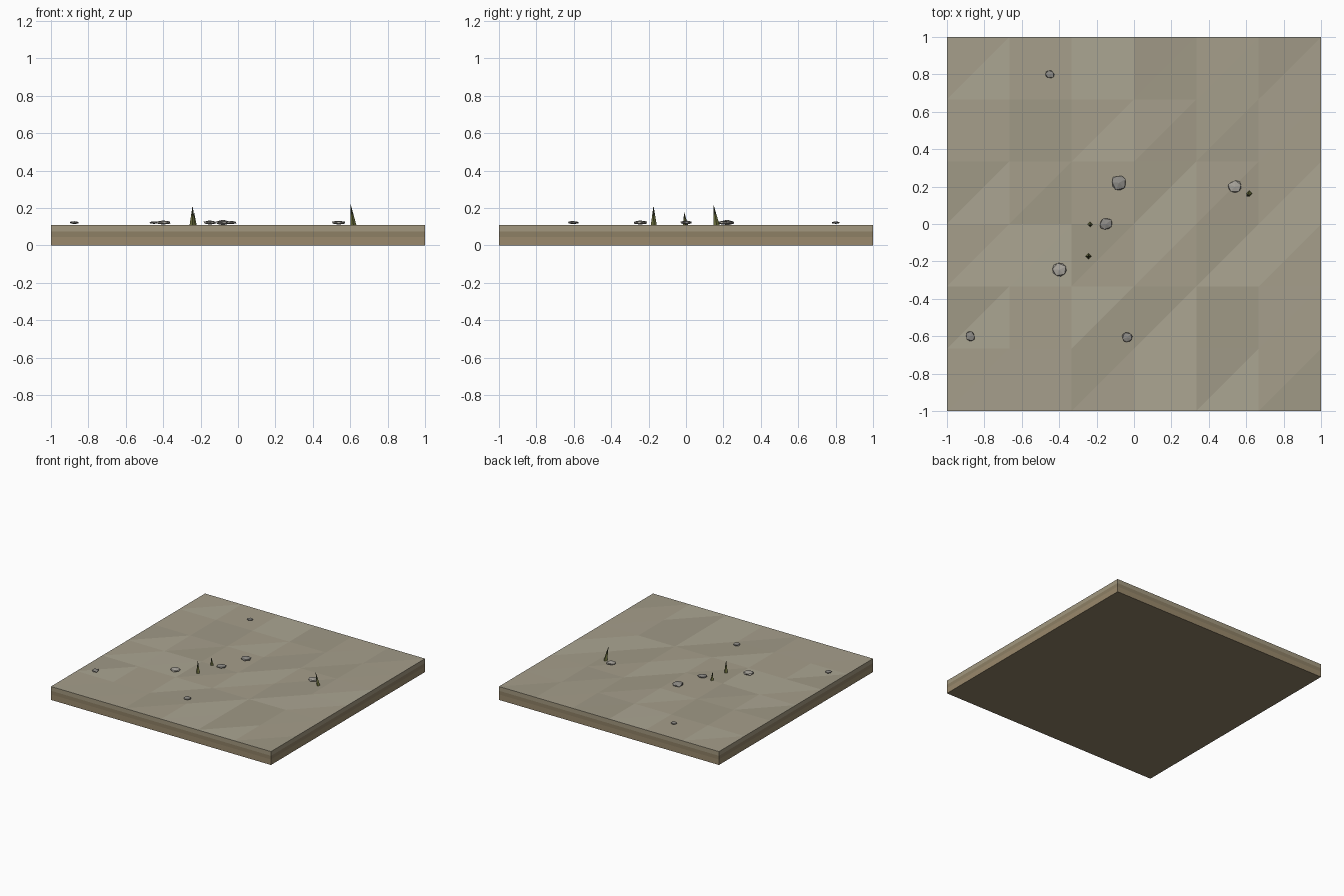
import bpy, bmesh, math, random
from mathutils import Vector, Matrix

if "Cube" in bpy.data.objects:
    bpy.data.objects.remove(bpy.data.objects["Cube"])

random.seed(7)
TOP = 0.11


def material(name, rgb):
    m = bpy.data.materials.new(name)
    m.diffuse_color = (*rgb, 1)
    m.use_nodes = True
    m.node_tree.nodes["Principled BSDF"].inputs["Base Color"].default_value = m.diffuse_color
    return m


def finish(name, bm, mats):
    bmesh.ops.recalc_face_normals(bm, faces=bm.faces)
    me = bpy.data.meshes.new(name)
    bm.to_mesh(me)
    bm.free()
    for m in mats:
        me.materials.append(m)
    ob = bpy.data.objects.new(name, me)
    bpy.context.collection.objects.link(ob)
    return ob


soil_tones = [material("soil_" + n, c) for n, c in (
    ("light", (0.41, 0.38, 0.29)), ("mid", (0.38, 0.345, 0.26)), ("dark", (0.35, 0.32, 0.24)))]
side_tones = [material("side_" + n, c) for n, c in (
    ("lower", (0.32, 0.25, 0.15)), ("middle", (0.27, 0.215, 0.13)), ("upper", (0.36, 0.31, 0.21)))]
stone_mat = material("stone", (0.27, 0.26, 0.24))
pale_stone = material("pale_stone", (0.40, 0.38, 0.34))
blade_green = material("blade_green", (0.16, 0.17, 0.05))
blade_tip = material("blade_tip", (0.05, 0.055, 0.025))

# Ground slab: 6 x 6 triangulated top, banded sides, flat underside
bm = bmesh.new()
bmesh.ops.create_grid(bm, x_segments=6, y_segments=6, size=1)
rim = [e for e in bm.edges if e.is_boundary]
for f in list(bm.faces):
    # split each cell from lower left to upper right
    lo = min(f.verts, key=lambda v: v.co.x + v.co.y)
    hi = max(f.verts, key=lambda v: v.co.x + v.co.y)
    bmesh.utils.face_split(f, lo, hi)
for f in bm.faces:
    f.material_index = random.choice((0, 1, 1, 1, 2))
for v in bm.verts:
    v.co.z = TOP - (0 if v.is_boundary else random.uniform(0, 0.002))
for mat, z in ((5, 0.075), (4, 0.045), (3, 0.0)):
    new = bmesh.ops.extrude_edge_only(bm, edges=rim)["geom"]
    for g in new:
        if isinstance(g, bmesh.types.BMVert):
            g.co.z = z
        elif isinstance(g, bmesh.types.BMFace):
            g.material_index = mat
    rim = [g for g in new if isinstance(g, bmesh.types.BMEdge) and g.is_boundary]
under = bmesh.ops.contextual_create(bm, geom=rim)["faces"]
for f in under:
    f.material_index = 4
finish("ground_slab", bm, soil_tones + side_tones)


# Stones: flattened, chipped low-poly lumps
def stone(i, x, y, rx, ry, mat):
    bm = bmesh.new()
    bmesh.ops.create_icosphere(bm, subdivisions=1, radius=1)
    for v in bm.verts:
        v.co *= random.uniform(0.85, 1.12)
    bmesh.ops.rotate(bm, verts=bm.verts, matrix=Matrix.Rotation(random.uniform(0, 6.28), 3, 'Z'))
    bmesh.ops.scale(bm, verts=bm.verts, vec=(rx, ry, 0.3 * (rx + ry) / 2))
    bmesh.ops.translate(bm, verts=bm.verts, vec=(x, y, TOP + 0.012))
    finish(f"stone_{i}", bm, [mat])


for i, s in enumerate((
        (-0.45, 0.80, 0.026, 0.024, stone_mat), (-0.08, 0.22, 0.045, 0.045, stone_mat),
        (-0.15, 0.0, 0.042, 0.036, stone_mat), (-0.40, -0.245, 0.042, 0.038, pale_stone),
        (-0.875, -0.60, 0.028, 0.029, stone_mat), (-0.035, -0.607, 0.031, 0.03, stone_mat),
        (0.54, 0.20, 0.041, 0.035, pale_stone)), 1):
    stone(i, *s)


# Grass blades: four-sided spikes with a dark tip
def blade(i, base, tip, r):
    base, tip = Vector(base), Vector(tip)
    bm = bmesh.new()
    rings = []
    for t in (0, 0.5):
        c = base.lerp(tip, t)
        rings.append([bm.verts.new(c + Vector((math.cos(a), math.sin(a), 0)) * r * (1 - t))
                      for a in (k * math.pi / 2 for k in range(4))])
    top = bm.verts.new(tip)
    bm.faces.new(rings[0])
    for k in range(4):
        n = (k + 1) % 4
        bm.faces.new((rings[0][k], rings[0][n], rings[1][n], rings[1][k]))
        bm.faces.new((rings[1][k], rings[1][n], top)).material_index = 1
    finish(f"grass_blade_{i}", bm, [blade_green, blade_tip])


blade(1, (-0.243, -0.172, TOP - 0.002), (-0.243, -0.174, 0.213), 0.016)
blade(2, (-0.235, -0.002, TOP - 0.002), (-0.235, -0.01, 0.178), 0.014)
blade(3, (0.617, 0.164, TOP - 0.002), (0.602, 0.146, 0.222), 0.016)
